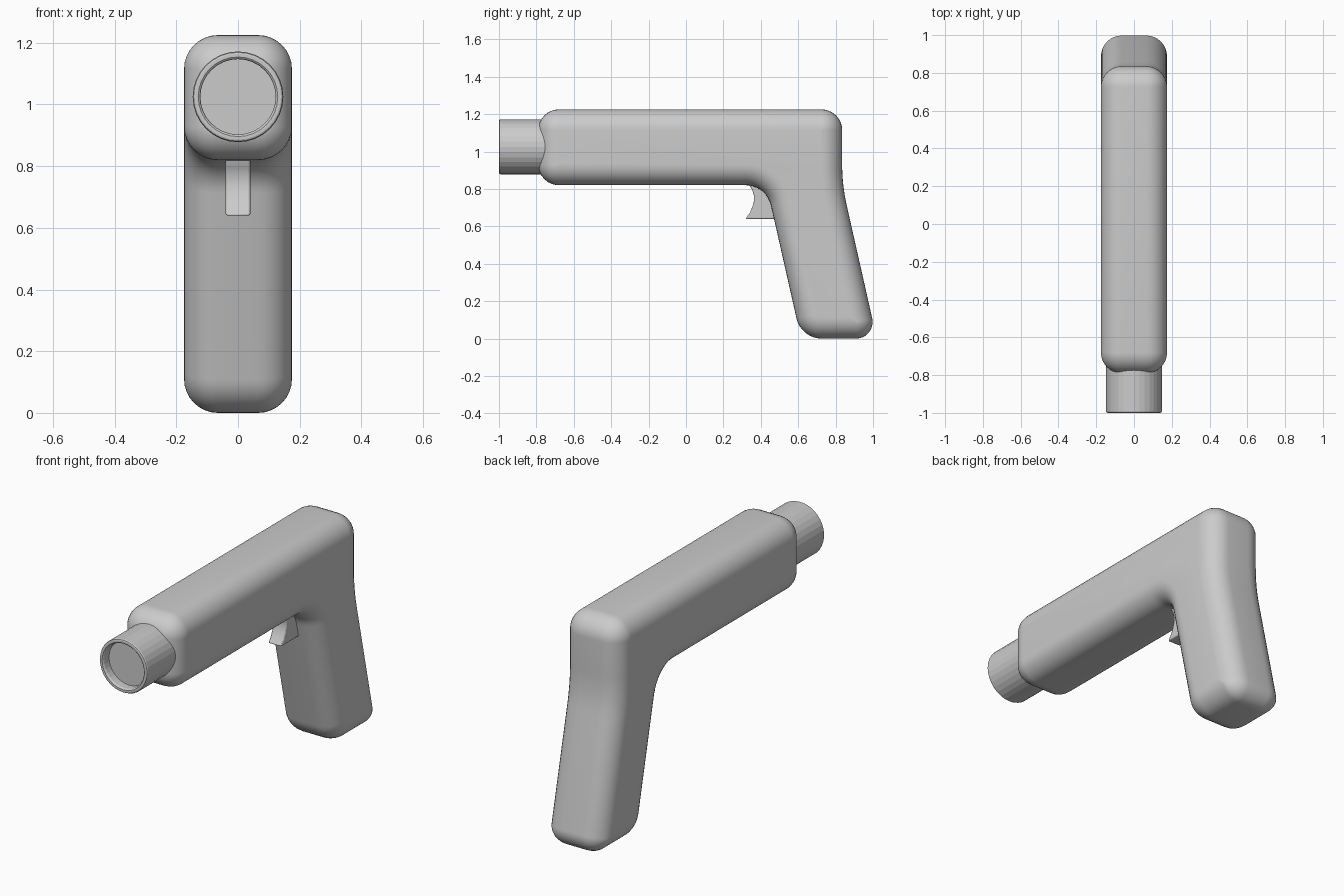
import bpy, bmesh, math
from mathutils import Vector

if "Cube" in bpy.data.objects:
    bpy.data.objects.remove(bpy.data.objects["Cube"])


def make_object(name, bm):
    bmesh.ops.recalc_face_normals(bm, faces=bm.faces)
    mesh = bpy.data.meshes.new(name)
    bm.to_mesh(mesh)
    bm.free()
    obj = bpy.data.objects.new(name, mesh)
    bpy.context.collection.objects.link(obj)
    return obj


def shade(obj, angle):
    bpy.ops.object.select_all(action='DESELECT')
    obj.select_set(True)
    bpy.context.view_layer.objects.active = obj
    bpy.ops.object.shade_smooth_by_angle(angle=math.radians(angle))


def bridge(bm, rings, close=False):
    n = len(rings[0])
    pairs = list(zip(rings, rings[1:]))
    for a, b in pairs:
        for i in range(n):
            j = (i + 1) % n
            bm.faces.new((a[i], a[j], b[j], b[i]))
    bm.faces.new(rings[0])
    bm.faces.new(rings[-1])


def rounded_outline(corners, tangent, inset, steps=8):
    """Inset a counter-clockwise outline and round every corner."""
    out = []
    for k, c in enumerate(corners):
        p = Vector(c)
        a = (Vector(corners[k - 1]) - p).normalized()
        b = (Vector(corners[(k + 1) % len(corners)]) - p).normalized()
        half = a.angle(b) / 2
        bis = (a + b).normalized()
        sign = 1 if (b.x * a.y - b.y * a.x) > 0 else -1
        r = max(tangent * math.tan(half) - sign * inset, 0.002)
        p = p + bis * sign * inset / math.sin(half)
        centre = p + bis * r / math.sin(half)
        v1 = p + a * r / math.tan(half) - centre
        v2 = p + b * r / math.tan(half) - centre
        for s in range(steps + 1):
            out.append(centre + v1.lerp(v2, s / steps).normalized() * r)
    return out


# Body and slanted grip: one rounded L-shaped shell
HALF_W, R, SEG = 0.175, 0.11, 8
outline = [(-0.79, 0.82), (0.43, 0.82), (0.615, 0.0), (1.02, 0.0),
           (0.835, 0.82), (0.835, 1.225), (-0.79, 1.225)]
section = []
for s in range(SEG + 1):
    t = math.pi / 2 * s / SEG
    section.append((HALF_W - R + R * math.cos(t), R * (1 - math.sin(t))))
section = [(x, R - R * math.sin(math.acos(min(1, (x - HALF_W + R) / R)))) for x, _ in section]
# inset grows as the ring approaches the side face
levels = [(HALF_W - R + R * math.sin(math.pi / 2 * s / SEG),
           R * (1 - math.cos(math.pi / 2 * s / SEG))) for s in range(SEG + 1)]
levels = [(-x, d) for x, d in reversed(levels)] + levels
bm = bmesh.new()
rings = [[bm.verts.new((x, p.x, p.y)) for p in rounded_outline(outline, R, d)]
         for x, d in levels]
bridge(bm, rings)
shade(make_object("body_and_grip", bm), 40)

# Barrel: lathed tube with a shallow recessed muzzle
SIDES, BARREL_Z = 32, 1.025
profile = [(0.147, -0.6), (0.147, -0.992), (0.144, -0.998), (0.139, -1.0),
           (0.129, -1.0), (0.125, -0.997), (0.122, -0.99), (0.122, -0.95)]
bm = bmesh.new()
rings = []
for r, y in profile:
    angles = [2 * math.pi * i / SIDES for i in range(SIDES)]
    rings.append([bm.verts.new((r * math.cos(a), y, BARREL_Z + r * math.sin(a)))
                  for a in angles])
bridge(bm, rings)
make_object("barrel", bm)

# Trigger: thin plate with a curved finger face
side = [(0.55, 0.86), (0.335, 0.86), (0.338, 0.82), (0.354, 0.795), (0.363, 0.765),
        (0.363, 0.735), (0.355, 0.705), (0.341, 0.672), (0.318, 0.64), (0.55, 0.64)]
bm = bmesh.new()
bridge(bm, [[bm.verts.new((x, y, z)) for y, z in side] for x in (-0.04, 0.04)])
trigger = make_object("trigger", bm)
bevel = trigger.modifiers.new("edge_bevel", 'BEVEL')
bevel.width = 0.006
bevel.segments = 2
bevel.limit_method = 'ANGLE'
bevel.angle_limit = math.radians(40)
shade(trigger, 40)
